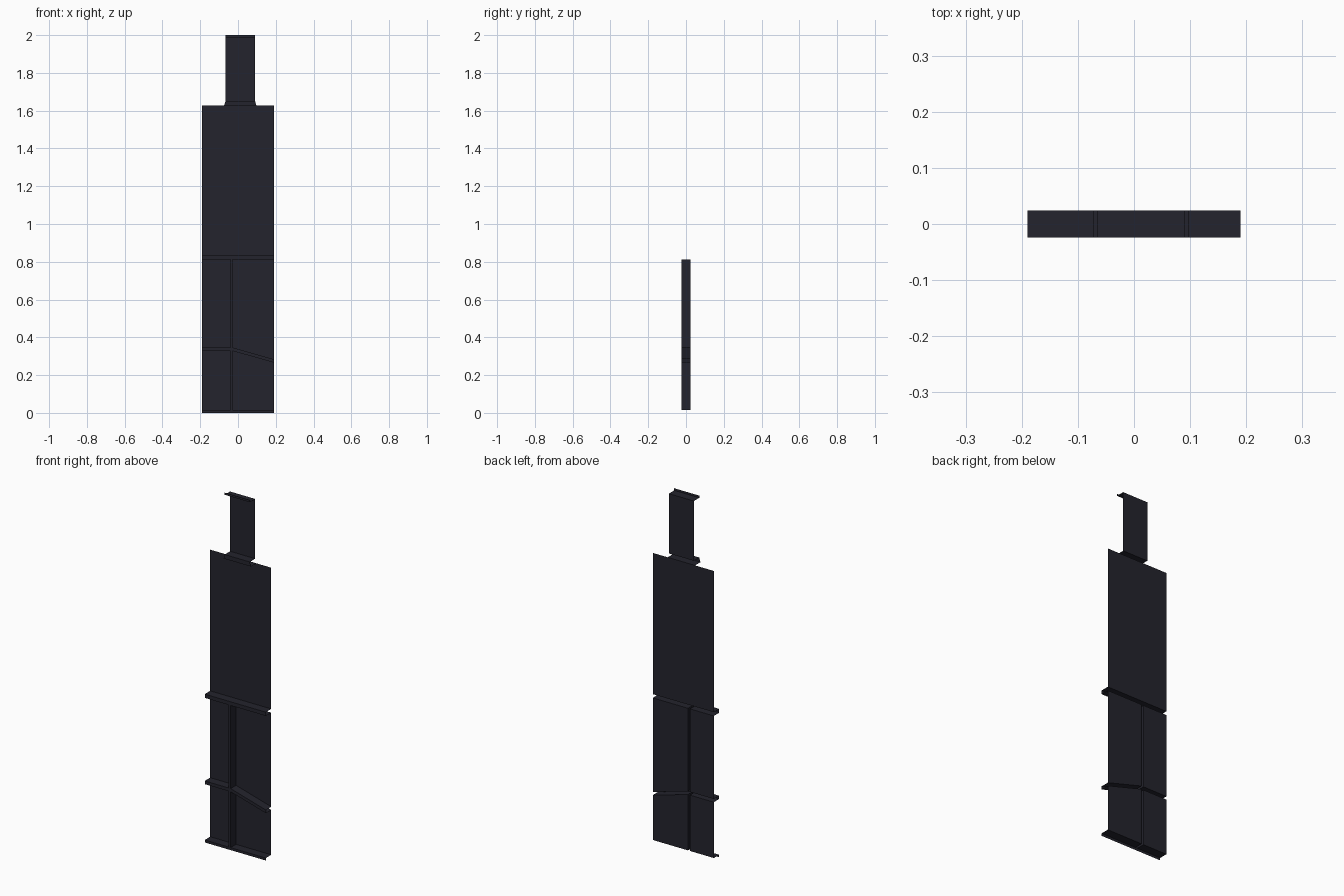
import bpy

cube = bpy.data.objects.get("Cube")
if cube:
    bpy.data.objects.remove(cube, do_unlink=True)

FRONT, BACK = -0.024, 0.024      # front of the bars, plane of the panels
W = 0.19                         # half width of the body
ML, MR = -0.041, -0.029          # sides of the upright bar
BASE, SILL = 0.014, (0.813, 0.834)
LOW = (0.328, 0.346)             # level part of the lower rail
DROP = (0.266, 0.284)            # outer end of its sloping part
STEP = (1.628, 1.652)            # rail below the neck
NL, NR, FLARE, CAP = -0.066, 0.09, 0.007, 1.988

mat = bpy.data.materials.new("dark navy")
mat.use_nodes = True
colour = (0.017, 0.017, 0.026, 1)
mat.diffuse_color = colour
bsdf = mat.node_tree.nodes["Principled BSDF"]
bsdf.inputs["Base Color"].default_value = colour
bsdf.inputs["Roughness"].default_value = 0.8


def add_object(name, verts, faces):
    mesh = bpy.data.meshes.new(name)
    mesh.from_pydata(verts, [], faces)
    mesh.materials.append(mat)
    obj = bpy.data.objects.new(name, mesh)
    bpy.context.collection.objects.link(obj)


def panel(name, outline, walls):
    """Thin back panel, with the listed edges carried forward as returns."""
    n = len(outline)
    verts = [(x, y, z) for y in (BACK, FRONT) for x, z in outline]
    faces = [range(n)]
    for i in walls:
        j = (i + 1) % n
        faces.append((i, i + n, j + n, j))
    add_object(name, verts, [tuple(f) for f in faces])


def bar_face(name, outline):
    """Front face closing the space between neighbouring returns."""
    add_object(name, [(x, FRONT, z) for x, z in outline], [tuple(range(len(outline)))])


def box(x0, x1, z0, z1):
    return [(x0, z0), (x1, z0), (x1, z1), (x0, z1)]


# Panels, outlines run counterclockwise from the lower left
panel("neck_panel", box(NL, NR, STEP[1], CAP), (0, 2))
panel("upper_panel", [(-W, SILL[1]), (W, SILL[1]), (W, STEP[0]), (NR + FLARE, STEP[0]),
                      (NL - FLARE, STEP[0]), (-W, STEP[0])], (0, 3))
panel("middle_right_panel", box(-W, ML, LOW[1], SILL[0]), (0, 1, 2))
panel("middle_left_panel", [(MR, LOW[1]), (W, DROP[1]), (W, SILL[0]), (MR, SILL[0])], (0, 2, 3))
panel("lower_right_panel", box(-W, ML, BASE, LOW[0]), (0, 1, 2))
panel("lower_left_panel", [(MR, BASE), (W, BASE), (W, DROP[0]), (MR, LOW[0])], (0, 2, 3))

# Front faces of the rails and the upright bar
bar_face("base_rail", box(-W, W, 0, BASE))
bar_face("middle_rail", box(-W, W, *SILL))
bar_face("lower_rail_level", box(-W, MR, *LOW))
bar_face("lower_rail_slope", [(MR, LOW[0]), (W, DROP[0]), (W, DROP[1]), (MR, LOW[1])])
bar_face("neck_rail", [(NL - FLARE, STEP[0]), (NR + FLARE, STEP[0]), (NR, STEP[1]), (NL, STEP[1])])
bar_face("top_rail", box(NL, NR, CAP, 2))
bar_face("upright_lower", box(ML, MR, BASE, LOW[0]))
bar_face("upright_upper", box(ML, MR, LOW[1], SILL[0]))
